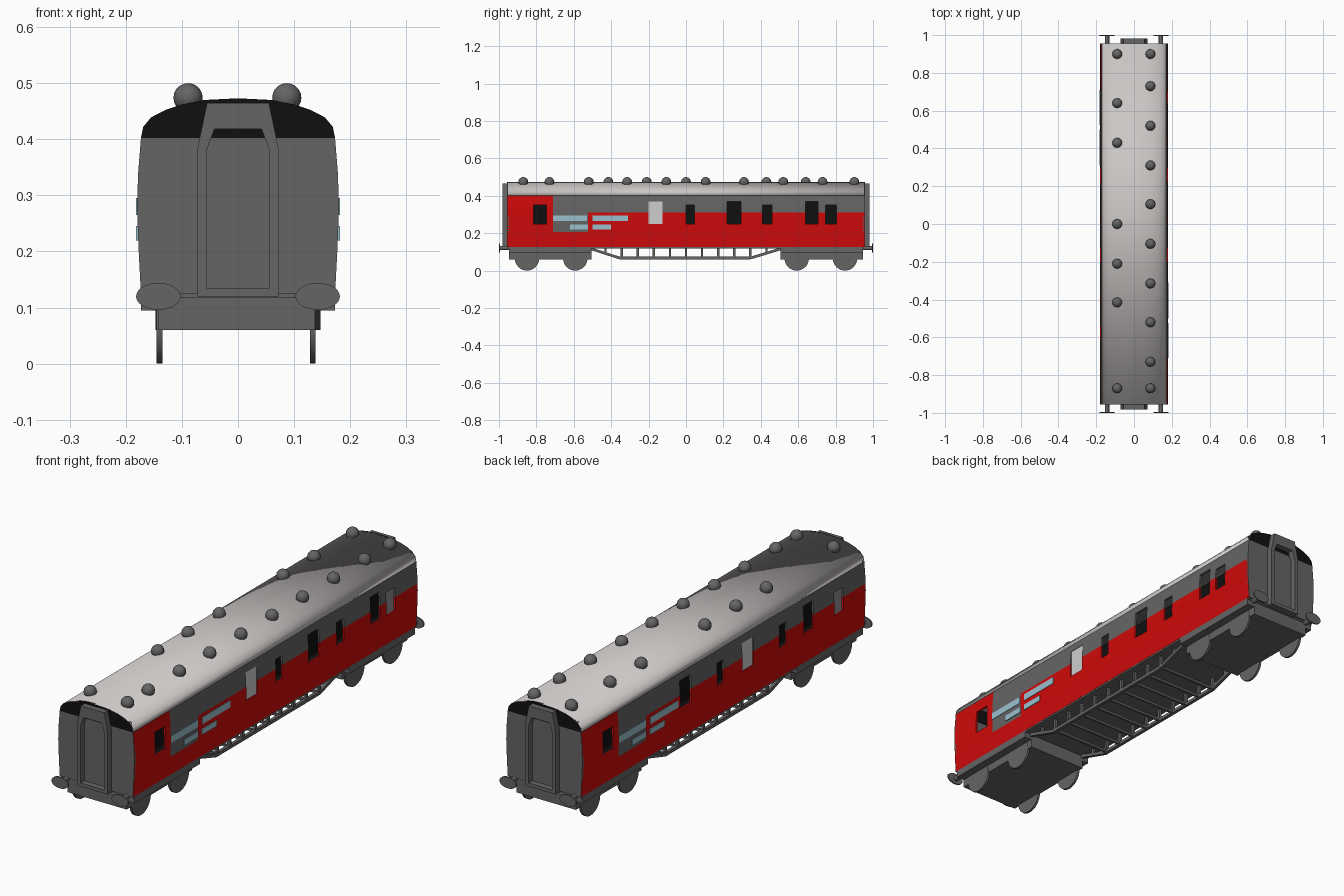
import bpy, bmesh, math
from mathutils import Vector

if "Cube" in bpy.data.objects:
    bpy.data.objects.remove(bpy.data.objects["Cube"])


def mat(name, r, g, b):
    m = bpy.data.materials.new(name)
    m.diffuse_color = (r, g, b, 1)
    m.use_nodes = True
    m.node_tree.nodes["Principled BSDF"].inputs["Base Color"].default_value = m.diffuse_color
    return m


RED = mat("red_paint", 0.62, 0.003, 0.003)
GREY = mat("dark_grey", 0.13, 0.13, 0.13)
BLACK = mat("black", 0.005, 0.005, 0.005)
ROOF = mat("pale_roof_grey", 0.60, 0.57, 0.56)
BLUE = mat("light_blue", 0.33, 0.53, 0.62)
PALE = mat("pale_pane", 0.62, 0.62, 0.62)


def make(name, verts, faces, mats, idx=None, fix=False):
    me = bpy.data.meshes.new(name)
    me.from_pydata(verts, [], faces)
    for m in mats:
        me.materials.append(m)
    if idx:
        for p, i in zip(me.polygons, idx):
            p.material_index = i
    if fix:
        bm = bmesh.new()
        bm.from_mesh(me)
        bmesh.ops.recalc_face_normals(bm, faces=bm.faces)
        bm.to_mesh(me)
        bm.free()
    ob = bpy.data.objects.new(name, me)
    bpy.context.collection.objects.link(ob)
    return ob


def box(name, x0, x1, y0, y1, z0, z1, m):
    v = [(x, y, z) for x in (x0, x1) for y in (y0, y1) for z in (z0, z1)]
    f = [(0, 1, 3, 2), (4, 6, 7, 5), (0, 4, 5, 1), (2, 3, 7, 6), (0, 2, 6, 4), (1, 5, 7, 3)]
    return make(name, v, f, [m], fix=True)


def beam(name, a, b, w, m):
    # square bar between two points
    a, b = Vector(a), Vector(b)
    ob = box(name, -w / 2, w / 2, -w / 2, w / 2, -(b - a).length / 2, (b - a).length / 2, m)
    ob.location = (a + b) / 2
    ob.rotation_euler = (b - a).to_track_quat('Z', 'Y').to_euler()
    return ob


def smooth(ob, deg=40):
    bpy.ops.object.select_all(action='DESELECT')
    ob.select_set(True)
    bpy.context.view_layer.objects.active = ob
    bpy.ops.object.shade_smooth_by_angle(angle=math.radians(deg))


def solidify(ob, t, off):
    s = ob.modifiers.new("thickness", 'SOLIDIFY')
    s.thickness, s.offset, s.material_offset = t, -1, off


END = 0.955
WALL = [(0.173, 0.125), (0.177, 0.20), (0.180, 0.28), (0.178, 0.34), (0.173, 0.402)]
TOP = [(0.173, 0.402), (0.169, 0.422), (0.155, 0.439), (0.13, 0.452), (0.10, 0.462), (0.06, 0.470), (0, 0.473)]


def wall_x(z):
    for (xa, za), (xb, zb) in zip(WALL, WALL[1:]):
        if z <= zb + 1e-6:
            return xa + (xb - xa) * (z - za) / (zb - za)
    return WALL[-1][0]


# side walls with window openings; each is written along its own length t
LO, HI = 0.35, 0.37
shared = [(-0.815, -0.745, LO)]
openings = {
    1: shared + [(-0.20, -0.125, HI), (0, 0.045, LO), (0.22, 0.295, HI), (0.41, 0.46, LO),
                 (0.64, 0.705, HI), (0.745, 0.805, LO)],
    -1: shared + [(-0.295, -0.22, HI), (-0.045, 0, LO), (0.125, 0.20, HI), (0.375, 0.425, LO),
                  (0.54, 0.605, HI), (0.745, 0.805, LO)],
}
BARS = [(-0.71, -0.53, 0.265, 0.295), (-0.50, -0.31, 0.265, 0.295),
        (-0.62, -0.525, 0.22, 0.245), (-0.50, -0.40, 0.22, 0.245)]
for s, label in ((1, "right"), (-1, "left")):
    wins = openings[s]
    ts = sorted({-END, END, -0.71, -0.525} | {t for w in wins for t in w[:2]})
    zs = sorted({z for _, z in WALL} | {0.205, 0.25, 0.31, LO, HI})
    verts = [(s * wall_x(z), s * t, z) for t in ts for z in zs]
    faces, idx, n = [], [], len(zs)
    for i in range(len(ts) - 1):
        for j in range(n - 1):
            t, z = (ts[i] + ts[i + 1]) / 2, (zs[j] + zs[j + 1]) / 2
            if any(a < t < b and 0.25 < z < top for a, b, top in wins):
                continue
            faces.append((i * n + j, (i + 1) * n + j, (i + 1) * n + j + 1, i * n + j + 1))
            panel = -0.71 < t < -0.525 and z > 0.205
            idx.append(1 if panel or (z > 0.31 and t > -0.71) else 0)
    solidify(make(label + "_side_wall", verts, faces, [RED, GREY, BLACK], idx), 0.008, 2)
    # plain light stripes on the side
    for k, (a, b, z0, z1) in enumerate(BARS):
        ya, yb = sorted((s * a, s * b))
        xa, xb = sorted((s * 0.176, s * 0.1815))
        box(f"{label}_stripe_{k}", xa, xb, ya, yb, z0, z1, BLUE)
    # pale pane in the middle door
    xa, xb = sorted((s * 0.170, s * 0.174))
    box(label + "_pale_pane", xa, xb, -0.20, -0.125, 0.25, HI, PALE)

# curved roof
arc = [(-x, z) for x, z in TOP] + [(x, z) for x, z in TOP[-2::-1]]
rv = [(x, y, z) for x, z in arc for y in (-END, END)]
rf = [(2 * i, 2 * i + 2, 2 * i + 3, 2 * i + 1) for i in range(len(arc) - 1)]
roof = make("roof", rv, rf, [ROOF, GREY])
smooth(roof)
solidify(roof, 0.006, 1)

# interior partition and floor
box("partition", -0.003, 0.003, -0.945, 0.945, 0.13, 0.462, BLACK)
box("inner_floor", -0.166, 0.166, -0.945, 0.945, 0.128, 0.133, BLACK)
box("underfloor", -0.172, 0.172, -0.95, 0.95, 0.118, 0.128, GREY)


def prism(name, pts, y0, y1, m):
    n = len(pts)
    v = [(x, y, z) for y in (y0, y1) for x, z in pts]
    f = [tuple(range(n)), tuple(range(n, 2 * n))]
    f += [(i, (i + 1) % n, n + (i + 1) % n, n + i) for i in range(n)]
    return make(name, v, f, [m], fix=True)


def disc(name, loc, r, depth, axis, m, sx=1, n=32):
    bm = bmesh.new()
    bmesh.ops.create_cone(bm, cap_ends=True, segments=n, radius1=r, radius2=r, depth=depth)
    me = bpy.data.meshes.new(name)
    bm.to_mesh(me)
    bm.free()
    me.materials.append(m)
    ob = bpy.data.objects.new(name, me)
    bpy.context.collection.objects.link(ob)
    ob.location = loc
    ob.rotation_euler = (0, math.pi / 2, 0) if axis == 'X' else (math.pi / 2, 0, 0)
    ob.scale = (sx, 1, 1)
    smooth(ob)
    return ob


low = [(-x, z) for x, z in WALL[::-1]] + WALL
outer = [(-0.072, 0.12), (0.072, 0.12), (0.072, 0.385), (0.055, 0.465), (-0.055, 0.465), (-0.072, 0.385)]
inner = [(-0.056, 0.135), (0.056, 0.135), (0.056, 0.38), (0.042, 0.418), (-0.042, 0.418), (-0.056, 0.38)]
for e, label in ((-1, "front"), (1, "back")):
    # end walls
    prism(label + "_end_wall", low, e * 0.945, e * (END + 0.001), GREY)
    prism(label + "_end_top", arc, e * 0.945, e * (END + 0.001), BLACK)
    # gangway frame
    gv = [(x, y, z) for y in (e * 0.95, e * 0.982) for ring in (outer, inner) for x, z in ring]
    gf = []
    for i in range(6):
        j = (i + 1) % 6
        for p, q in ((0, 6), (6, 18), (18, 12), (12, 0)):
            gf.append((p + i, p + j, q + j, q + i))
    make(label + "_gangway", gv, gf, [GREY], fix=True)
    # buffers
    for x in (-0.142, 0.142):
        disc(label + "_buffer_stem", (x, e * 0.972, 0.12), 0.011, 0.05, 'Y', GREY, n=16)
        disc(label + "_buffer_head", (x, e * 0.997, 0.12), 0.024, 0.006, 'Y', GREY, sx=1.65)
    # underframe slab and bogie
    y0, y1 = sorted((e * 0.505, e * 0.947))
    box(label + "_underframe", -0.173, 0.173, y0, y1, 0.095, 0.125, GREY)
    box(label + "_bogie", -0.143, 0.137, y0, y1, 0.06, 0.095, GREY)
    for y in (0.85, 0.592):
        for x in (-0.137, 0.13):
            disc(label + "_wheel", (x + math.copysign(0.003, x), e * y, 0.065), 0.065, 0.01, 'X', GREY)

# truss frames below the floor
for x, label in ((-0.14, "left"), (0.14, "right")):
    beam(label + "_truss_chord", (x, -0.355, 0.067), (x, 0.345, 0.067), 0.014, GREY)
    beam(label + "_truss_front_slope", (x, -0.355, 0.067), (x, -0.51, 0.117), 0.014, GREY)
    beam(label + "_truss_back_slope", (x, 0.345, 0.067), (x, 0.51, 0.117), 0.014, GREY)
    for i in range(11):
        y = -0.43 + 0.086 * i
        zb = 0.067 + max(0, abs(y + 0.005) - 0.35) * 0.32
        beam(label + "_truss_post", (x, y, zb), (x, y, 0.122), 0.012, GREY)
for i in range(1, 10):
    y = -0.43 + 0.086 * i
    beam("truss_rung", (-0.14, y, 0.068), (0.14, y, 0.068), 0.01, GREY)

# roof ventilators
VENTS = [(0.087, (0.9, 0.73, 0.52, 0.31, 0.105, -0.105, -0.315, -0.52, -0.73, -0.87)),
         (-0.089, (0.9, 0.64, 0.43, 0, -0.21, -0.415, -0.87))]
for x, ys in VENTS:
    for y in ys:
        bm = bmesh.new()
        bmesh.ops.create_uvsphere(bm, u_segments=16, v_segments=10, radius=0.026)
        me = bpy.data.meshes.new("roof_vent")
        bm.to_mesh(me)
        bm.free()
        me.materials.append(GREY)
        ob = bpy.data.objects.new("roof_vent", me)
        bpy.context.collection.objects.link(ob)
        ob.location = (x, y, 0.474)
        smooth(ob)
